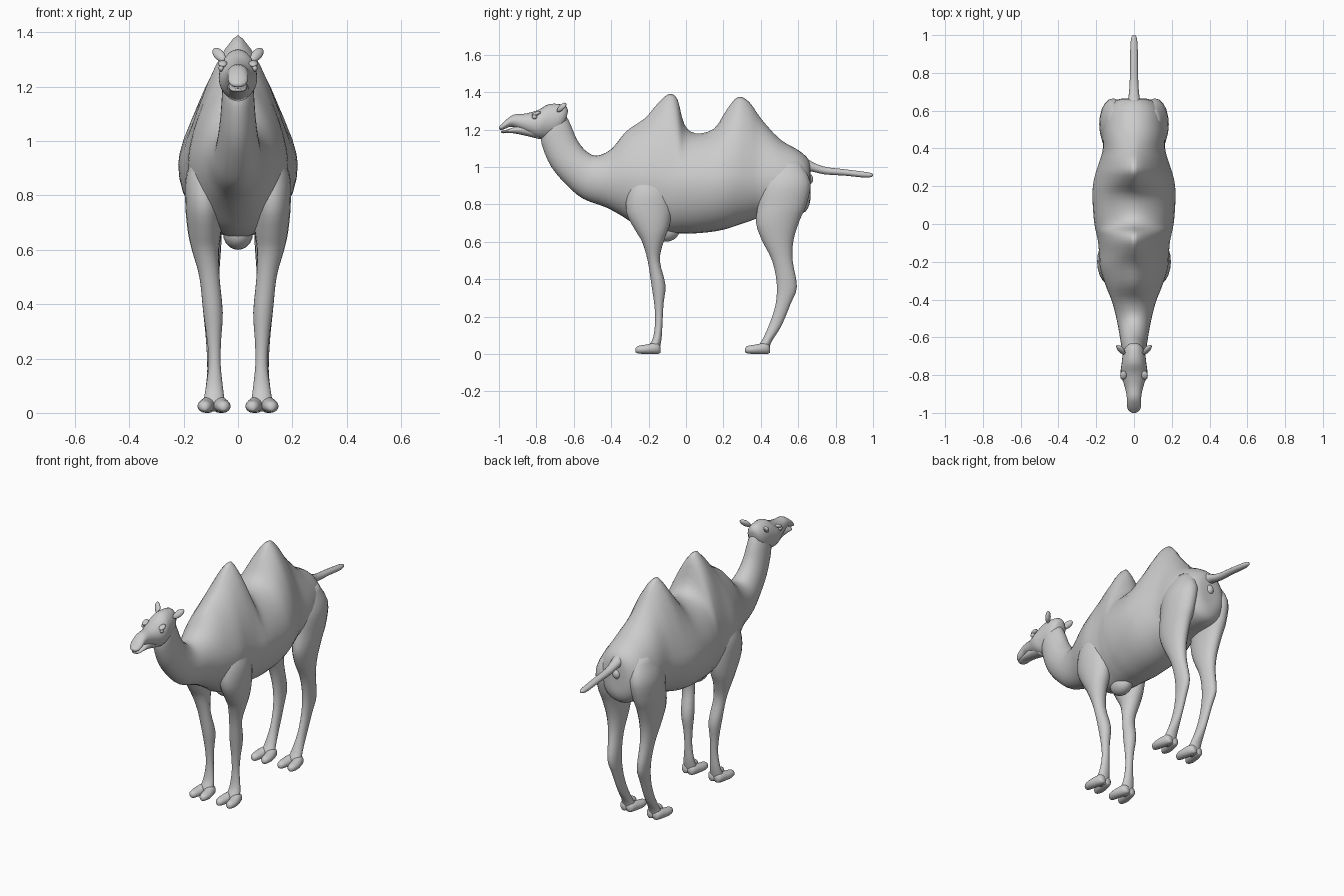
import bpy, bmesh, math
from mathutils import Vector, Matrix, Euler


def finish(bm, name, mirror):
    bmesh.ops.recalc_face_normals(bm, faces=bm.faces)
    me = bpy.data.meshes.new(name)
    bm.to_mesh(me)
    bm.free()
    for p in me.polygons:
        p.use_smooth = True
    ob = bpy.data.objects.new(name, me)
    bpy.context.collection.objects.link(ob)
    if mirror:
        ob.modifiers.new("mirror", 'MIRROR').use_mirror_merge = False
    return ob


def spline(rows, steps):
    """Catmull-Rom through the section rows."""
    rows = [Vector(r) for r in rows]
    out = []
    for i in range(len(rows) - 1):
        p0, p1, p2 = rows[max(i - 1, 0)], rows[i], rows[i + 1]
        p3 = rows[min(i + 2, len(rows) - 1)]
        for k in range(steps):
            t = k / steps
            out.append(0.5 * (2 * p1 + (p2 - p0) * t + (2 * p0 - 5 * p1 + 4 * p2 - p3) * t * t
                              + (3 * p1 - p0 - 3 * p2 + p3) * t ** 3))
    return out + [rows[-1]]


def power(v, a):
    return math.copysign(abs(v) ** a, v)


def loft(name, rows, mirror=False, n=24, steps=3):
    """Row: edge A (y, z), edge B (y, z), half width, A-side exponent, widest point from B, centre x."""
    defaults = (1.0, 0.5, 0.0)
    rows = [tuple(r) + defaults[len(r) - 5:] for r in rows]
    bm = bmesh.new()
    rings = []
    for y1, z1, y2, z2, w, a, f, xc in spline(rows, steps):
        A, B = Vector((xc, y1, z1)), Vector((xc, y2, z2))
        C = B.lerp(A, f)
        ring = []
        for i in range(n):
            t = 2 * math.pi * i / n
            c, s = math.cos(t), math.sin(t)
            e = a if s > 0 else min(a, 1.0)
            p = C + (A - C if s > 0 else B - C) * abs(s) ** e
            p.x += w * power(c, e)
            ring.append(bm.verts.new(p))
        rings.append(ring)
    for r, q in zip(rings, rings[1:]):
        for i in range(n):
            j = (i + 1) % n
            bm.faces.new((r[i], r[j], q[j], q[i]))
    bm.faces.new(rings[0])
    bm.faces.new(rings[-1])
    return finish(bm, name, mirror)


def limb(name, rows, **kw):
    """Like loft, with rows ending in half width, centre x."""
    return loft(name, [(*r[:5], 1.0, 0.5, r[5]) for r in rows], mirror=True, **kw)


def ball(name, loc, size, rot=(0, 0, 0), mirror=False):
    bm = bmesh.new()
    m = Matrix.LocRotScale(Vector(loc), Euler([math.radians(r) for r in rot]), Vector(size))
    bmesh.ops.create_uvsphere(bm, u_segments=16, v_segments=10, radius=1, matrix=m)
    return finish(bm, name, mirror)


# body with two humps, rump to chest
trunk = [
    (.665, .98, .665, .86, .03, 1, .5),
    (.655, 1.04, .66, .80, .09, 1, .5),
    (.60, 1.09, .62, .75, .14, 1, .5),
    (.50, 1.15, .50, .74, .165, 1.1, .45),
    (.40, 1.26, .40, .73, .165, 1.3, .38),
    (.34, 1.345, .34, .71, .18, 1.4, .34),
    (.28, 1.375, .28, .69, .20, 1.45, .34),
    (.22, 1.31, .22, .67, .215, 1.4, .39),
    (.15, 1.205, .15, .655, .22, 1.2, .47),
    (.05, 1.18, .05, .645, .215, 1.15, .5),
    (-.01, 1.23, -.01, .645, .208, 1.3, .47),
    (-.045, 1.36, -.05, .645, .2, 1.45, .38),
    (-.09, 1.39, -.10, .645, .19, 1.45, .37),
    (-.15, 1.34, -.16, .645, .185, 1.4, .4),
    (-.22, 1.26, -.24, .67, .18, 1.3, .45),
    (-.32, 1.19, -.33, .73, .15, 1.2, .45),
    (-.40, 1.095, -.43, .785, .115, 1.05, .5)]
# neck curving up into the head
neck = [
    (-.48, 1.06, -.55, .83, .09, 1, .5),
    (-.54, 1.09, -.64, .905, .076, 1, .5),
    (-.585, 1.15, -.72, 1.0, .066, 1, .5),
    (-.61, 1.21, -.765, 1.10, .06, 1, .5),
    (-.64, 1.27, -.775, 1.16, .055, 1, .5),
    (-.68, 1.30, -.76, 1.22, .04, 1, .5)]
loft("body_and_neck", trunk + neck, n=32)
ball("chest_pad", (0, -.11, .66), (.055, .075, .06))

# head and lower jaw
loft("head", [
    (-.63, 1.30, -.65, 1.22, .03), (-.65, 1.33, -.69, 1.17, .055),
    (-.73, 1.337, -.755, 1.15, .066), (-.79, 1.305, -.80, 1.155, .07),
    (-.86, 1.285, -.87, 1.19, .048), (-.92, 1.28, -.93, 1.215, .037),
    (-.965, 1.25, -.965, 1.205, .037), (-.99, 1.225, -.985, 1.198, .028),
    (-1.0, 1.215, -.998, 1.2, .012)])
loft("lower_jaw", [
    (-.78, 1.22, -.78, 1.148, .045), (-.88, 1.225, -.88, 1.172, .036),
    (-.94, 1.205, -.94, 1.182, .032), (-.975, 1.195, -.975, 1.18, .025),
    (-.988, 1.193, -.988, 1.184, .01)])
ball("ear", (.07, -.665, 1.318), (.019, .013, .037), (-40, 42, 0), mirror=True)
ball("eye", (.062, -.81, 1.268), (.01, .014, .012), mirror=True)
ball("brow", (.056, -.80, 1.285), (.017, .024, .01), (20, 0, 0), mirror=True)

# tail
loft("tail", [
    (.62, 1.065, .64, .97, .04), (.68, 1.025, .67, .975, .029),
    (.75, 1.0, .74, .96, .023), (.85, .988, .85, .953, .021),
    (.95, .975, .95, .943, .019), (.99, .968, .99, .946, .013),
    (1.0, .961, 1.0, .953, .005)], n=14)
ball("tail_root", (0, .655, .935), (.025, .025, .03))

# legs, top to bottom
limb("front_leg", [
    (-.27, .99, -.13, .99, .04, .10), (-.31, .88, -.09, .88, .07, .12),
    (-.32, .76, -.075, .78, .069, .125), (-.27, .66, -.09, .68, .062, .123),
    (-.235, .60, -.12, .60, .05, .12), (-.205, .5, -.14, .5, .037, .105),
    (-.185, .37, -.11, .37, .036, .092), (-.17, .27, -.12, .27, .026, .088),
    (-.165, .18, -.125, .18, .022, .086), (-.175, .09, -.13, .09, .032, .087),
    (-.20, .04, -.14, .03, .04, .088), (-.19, .006, -.145, .006, .038, .088)], n=20)
limb("hind_leg", [
    (.45, 1.03, .61, 1.03, .04, .09), (.40, .92, .665, .92, .07, .11),
    (.385, .80, .645, .80, .066, .115), (.375, .70, .61, .72, .058, .115),
    (.405, .61, .575, .61, .048, .11), (.46, .5, .57, .5, .036, .105),
    (.485, .38, .593, .36, .03, .098), (.48, .27, .56, .27, .025, .093),
    (.45, .17, .51, .15, .023, .09), (.41, .08, .46, .07, .033, .088),
    (.385, .04, .445, .03, .04, .088), (.39, .006, .44, .006, .038, .088)], n=20)

# two splayed toes on every foot
for part, dy in (("front", 0), ("hind", .585)):
    for side, s in (("inner", -1), ("outer", 1)):
        limb(f"{part}_{side}_toe", [
            (dy + y, top, dy + y, low, w, .088 + s * off) for y, top, low, w, off in (
                (-.27, .03, .01, .008, .034), (-.256, .043, .003, .022, .034),
                (-.215, .05, 0, .03, .031), (-.155, .06, 0, .027, .02),
                (-.137, .04, .006, .014, .017))], n=16)
